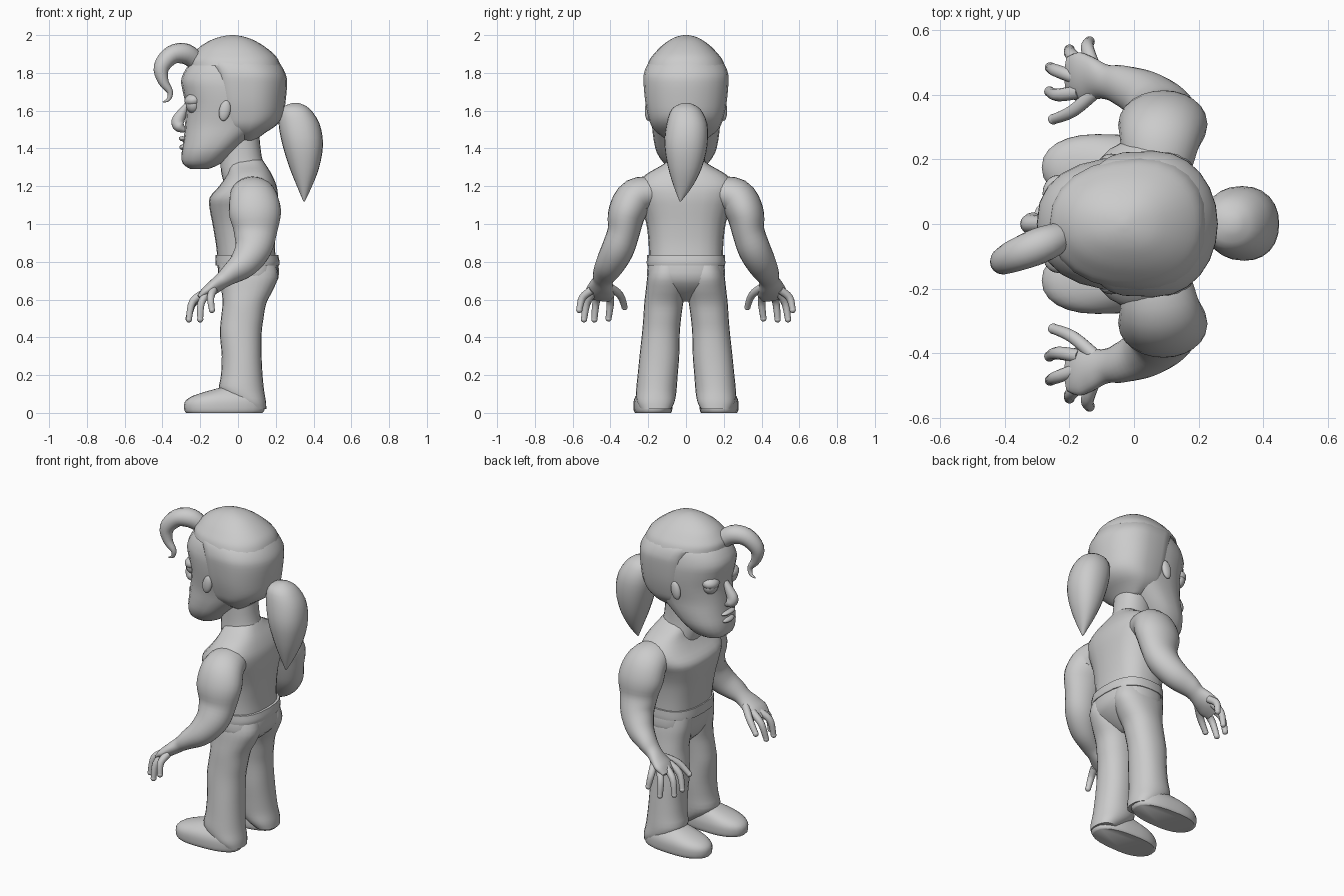
import bpy, bmesh, math
from mathutils import Vector

cube = bpy.data.objects.get("Cube")
if cube:
    bpy.data.objects.remove(cube, do_unlink=True)

# One plain clay colour for the whole figure
CLAY = (0.6, 0.6, 0.6, 1.0)
clay = bpy.data.materials.new("clay_grey")
clay.use_nodes = True
clay.diffuse_color = CLAY
shader = clay.node_tree.nodes["Principled BSDF"]
shader.inputs["Base Color"].default_value = CLAY
shader.inputs["Roughness"].default_value = 0.7

SEGMENTS = 24


def smooth_rows(rows, steps=3):
    """Insert spline rows between the key rows."""
    result = []
    last = len(rows) - 1
    for i in range(last):
        a, b = rows[max(i - 1, 0)], rows[i]
        c, d = rows[i + 1], rows[min(i + 2, last)]
        for k in range(steps):
            t = k / steps
            row = []
            for p, q, r, s in zip(a, b, c, d):
                m, n = (r - p) / 2, (s - q) / 2
                row.append(q + m * t + (3 * (r - q) - 2 * m - n) * t ** 2
                           + (2 * (q - r) + m + n) * t ** 3)
            result.append(row)
    result.append(rows[last])
    return result


def finish(name, bm):
    """Turn a bmesh into a smooth, coloured object."""
    bmesh.ops.recalc_face_normals(bm, faces=bm.faces)
    mesh = bpy.data.meshes.new(name)
    bm.to_mesh(mesh)
    bm.free()
    mesh.materials.append(clay)
    obj = bpy.data.objects.new(name, mesh)
    bpy.context.collection.objects.link(obj)
    bpy.ops.object.select_all(action="DESELECT")
    obj.select_set(True)
    bpy.context.view_layer.objects.active = obj
    bpy.ops.object.shade_smooth_by_angle(angle=math.radians(50))
    return obj


def skin_rings(name, rings):
    """Bridge rings of points and close both ends."""
    bm = bmesh.new()
    loops = [[bm.verts.new(p) for p in ring] for ring in rings]
    for low, high in zip(loops, loops[1:]):
        for i in range(len(low)):
            j = (i + 1) % len(low)
            bm.faces.new((low[i], low[j], high[j], high[i]))
    bm.faces.new(loops[0])
    bm.faces.new(loops[-1])
    return finish(name, bm)


def power(value, exponent):
    return math.copysign(abs(value) ** exponent, value)


def stack(name, rows, side=1, middle=0.5, front=2.2, back=2.2):
    """Level sections: height, front x, back x, half width, centre y."""
    rows = [tuple(r) + (0,) * (5 - len(r)) for r in rows]
    rings = []
    for z, x_front, x_back, width, y in smooth_rows(rows):
        cx = x_front + (x_back - x_front) * middle
        ring = []
        for i in range(SEGMENTS):
            angle = math.tau * i / SEGMENTS
            c, s = math.cos(angle), math.sin(angle)
            e = 2 / (back if c > 0 else front)
            reach = x_back - cx if c > 0 else cx - x_front
            ring.append((cx + reach * power(c, e),
                         side * (y + width * power(s, e)), z))
        rings.append(ring)
    return skin_rings(name, rings)


def limb(name, rows, side=1, segments=16, guide=(1, 0, 0)):
    """Path sections: x, y, z, radius along the guide, radius across it."""
    rows = smooth_rows(rows, 4)
    points = [Vector(r[:3]) for r in rows]
    rings = []
    for i, row in enumerate(rows):
        ahead = points[min(i + 1, len(points) - 1)]
        along = (ahead - points[max(i - 1, 0)]).normalized()
        u = Vector(guide)
        u = (u - along * u.dot(along)).normalized()
        v = along.cross(u)
        ring = []
        for k in range(segments):
            angle = math.tau * k / segments
            p = points[i] + u * row[3] * math.cos(angle) + v * row[4] * math.sin(angle)
            ring.append((p.x, p.y * side, p.z))
        rings.append(ring)
    return skin_rings(name, rings)


def ball(name, centre, radii, tilt=0):
    bm = bmesh.new()
    bmesh.ops.create_uvsphere(bm, u_segments=20, v_segments=12, radius=1)
    obj = finish(name, bm)
    obj.location, obj.scale = centre, radii
    obj.rotation_euler.y = tilt
    return obj


# Head: face, then hair in a rounded cap and a back piece
stack("face", [(1.29, -.25, -.16, .06), (1.32, -.293, -.09, .115),
               (1.38, -.298, -.02, .155), (1.45, -.288, .06, .172),
               (1.53, -.28, .15, .182), (1.62, -.276, .2, .2),
               (1.7, -.292, .22, .208), (1.77, -.3, .22, .205),
               (1.85, -.255, .2, .18), (1.92, -.18, .1, .1)],
      middle=.58, front=2.4)
stack("hair_cap", [(1.84, -.262, .225, .205), (1.87, -.258, .213, .193),
                   (1.9, -.238, .19, .17), (1.94, -.2, .14, .132),
                   (1.975, -.14, .08, .085), (1.993, -.085, .025, .045),
                   (2, -.04, -.02, .01)], middle=.58)
stack("hair_back", [(1.44, .02, .09, .09), (1.48, -.03, .14, .15),
                    (1.52, -.07, .2, .183), (1.57, -.085, .238, .2),
                    (1.65, -.1, .252, .216), (1.75, -.115, .26, .225),
                    (1.8, -.125, .25, .222), (1.85, -.15, .222, .2),
                    (1.89, -.16, .19, .16)], middle=.5, front=4.5, back=2)
stack("ponytail", [(1.64, .285, .325, .02), (1.61, .225, .38, .075),
                   (1.53, .215, .432, .108, .005), (1.42, .235, .45, .114),
                   (1.3, .272, .43, .09, -.005), (1.2, .312, .392, .05, -.015),
                   (1.12, .346, .354, .004, -.03)])
limb("forelock", [(-.21, -.03, 1.85, .04, .045), (-.275, -.06, 1.9, .055, .055),
                  (-.35, -.09, 1.895, .053, .05), (-.405, -.115, 1.83, .042, .042),
                  (-.395, -.12, 1.755, .028, .028), (-.36, -.115, 1.7, .016, .016),
                  (-.368, -.11, 1.66, .01, .01), (-.398, -.11, 1.645, .003, .003)],
     guide=(0, 1, 0))

# Facial features
limb("nose", [(-.27, 0, 1.635, .012, .018), (-.295, 0, 1.59, .025, .025),
              (-.318, 0, 1.545, .034, .03), (-.31, 0, 1.515, .03, .036),
              (-.28, 0, 1.495, .012, .02)])
ball("upper_lip", (-.288, 0, 1.45), (.026, .06, .014), .2)
ball("lower_lip", (-.285, 0, 1.408), (.026, .055, .016), -.2)
for side, label in ((-1, "left"), (1, "right")):
    ball(label + "_eye", (-.235, side * .095, 1.635), (.042, .05, .05))
    ball(label + "_eyelid", (-.235, side * .095, 1.655), (.049, .057, .037), -.15)
    ball(label + "_ear", (-.07, side * .2, 1.6), (.03, .018, .055), .2)

# Neck, torso, belt and seat of the trousers
stack("neck", [(1.2, -.07, .16, .13), (1.28, -.09, .15, .11),
               (1.36, -.09, .125, .1), (1.5, -.08, .11, .1)])
stack("torso", [(.81, -.108, .2, .195), (.9, -.118, .195, .198),
                (1, -.135, .2, .21), (1.08, -.15, .208, .235),
                (1.14, -.15, .212, .26), (1.2, -.1, .205, .265),
                (1.26, -.06, .18, .215), (1.31, -.05, .15, .13),
                (1.34, -.04, .13, .09)], front=2.6, back=2.6)
stack("belt", [(.78, -.12, .218, .207), (.8, -.12, .22, .208),
               (.835, -.118, .213, .206)], front=2.6, back=2.6)
stack("trouser_seat", [(.59, -.03, .08, .04), (.64, -.075, .155, .13),
                       (.71, -.1, .213, .203), (.8, -.11, .213, .2)],
      front=2.6, back=2.4)

# Arms, fingers, legs and shoes on both sides
fingers = {
    "thumb": [(-.12, .41, .67), (-.19, .35, .625), (-.25, .325, .56)],
    "index_finger": [(-.17, .41, .64), (-.235, .4, .59), (-.262, .41, .5)],
    "middle_finger": [(-.17, .45, .64), (-.24, .475, .59), (-.26, .485, .495)],
    "ring_finger": [(-.16, .49, .64), (-.195, .525, .58), (-.2, .54, .495)],
    "little_finger": [(-.13, .5, .65), (-.145, .548, .61), (-.138, .565, .545)],
}
for side, label in ((-1, "left_"), (1, "right_")):
    limb(label + "arm",
         [(.07, .15, 1.17, .1, .08), (.08, .26, 1.145, .125, .1),
          (.09, .312, 1.06, .138, .1), (.092, .33, .96, .115, .086),
          (.08, .36, .87, .098, .086), (.03, .4, .79, .078, .078),
          (-.04, .43, .735, .055, .064), (-.085, .44, .7, .042, .054),
          (-.13, .45, .665, .036, .068), (-.17, .455, .635, .03, .078),
          (-.205, .46, .605, .016, .06)], side, SEGMENTS)
    for finger, joints in fingers.items():
        sizes = (.022, .02, .016)
        rows = [joint + (size, size) for joint, size in zip(joints, sizes)]
        limb(label + finger, rows, side, 10, (0, 1, 0))
        tip = joints[-1]
        ball(label + finger + "_tip", (tip[0], tip[1] * side, tip[2]), (.0165,) * 3)
    stack(label + "trouser_leg",
          [(.02, .03, .15, .08, .16), (.06, -.03, .148, .1, .16),
           (.12, -.098, .138, .107, .157), (.2, -.09, .13, .106, .15),
           (.3, -.086, .125, .105, .141), (.42, -.096, .125, .1, .133),
           (.5, -.09, .135, .1, .126), (.58, -.082, .15, .103, .118),
           (.65, -.088, .185, .105, .108), (.72, -.1, .212, .1, .105),
           (.79, -.106, .2, .09, .1)], side)
    stack(label + "shoe",
          [(0, -.275, .13, .095, .175), (.015, -.284, .14, .102, .175),
           (.055, -.283, .142, .103, .175), (.085, -.25, .135, .095, .174),
           (.11, -.18, .125, .08, .17), (.135, -.09, .1, .06, .165)],
          side, middle=.4, back=2.6)
